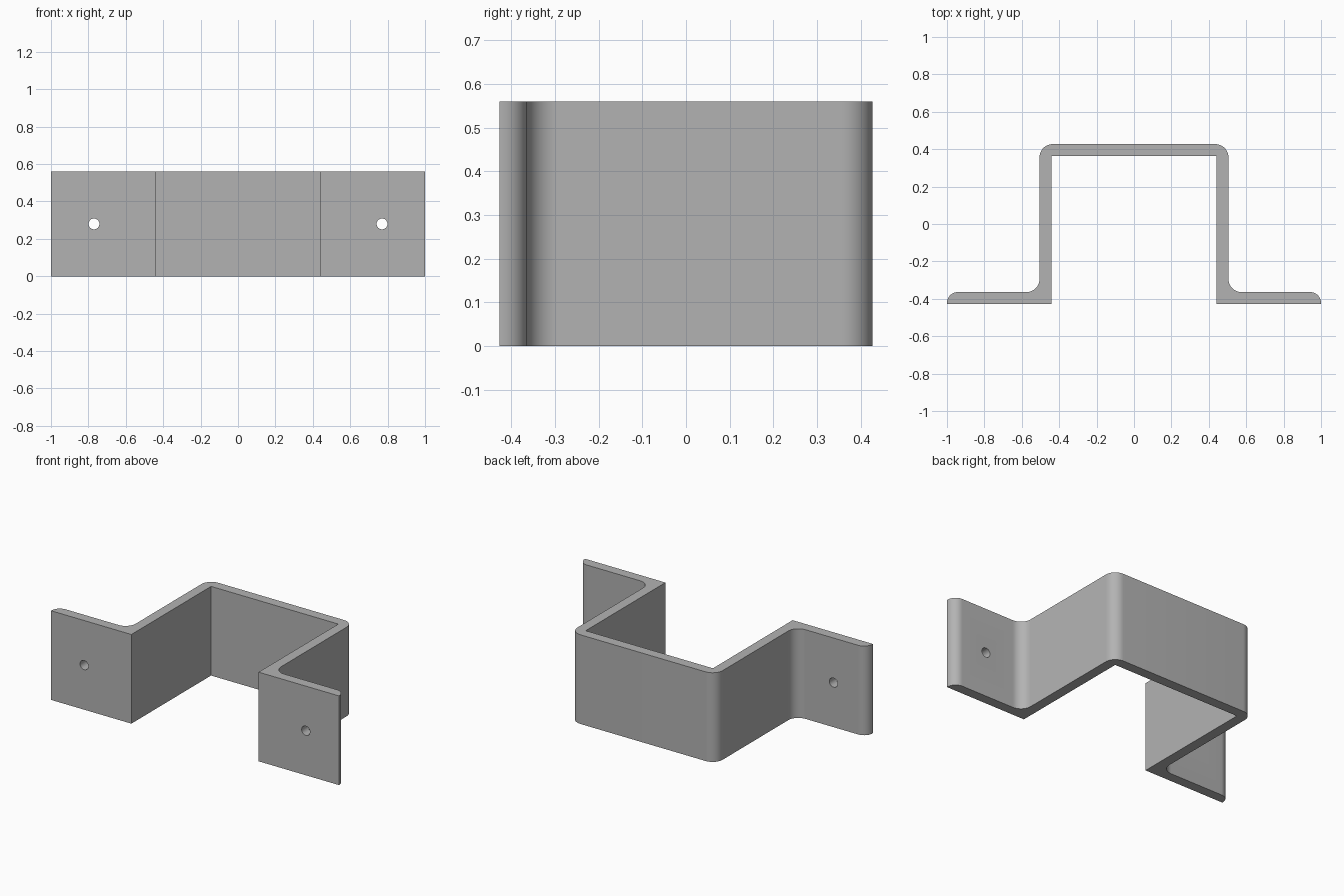
import bpy
import bmesh
from math import pi, cos, sin, radians
from mathutils import Vector

cube = bpy.data.objects.get("Cube")
if cube:
    bpy.data.objects.remove(cube, do_unlink=True)

HEIGHT = 0.56
FRONT, BACK = -0.427, 0.427
THICK = 0.063
INNER, OUTER = 0.442, 0.505
BEND = 0.07
TIP = 0.058
HOLE_X, HOLE_R = 0.77, 0.029
STEPS = 12

grey = bpy.data.materials.new("plain grey")
grey.use_nodes = True
colour = (0.45, 0.45, 0.45, 1)
grey.diffuse_color = colour
grey.node_tree.nodes["Principled BSDF"].inputs["Base Color"].default_value = colour


def arc(cx, cy, radius, start, end):
    """Points of a rounded corner, angles in degrees."""
    angles = [radians(start + (end - start) * i / STEPS) for i in range(STEPS + 1)]
    return [(cx + radius * cos(a), cy + radius * sin(a)) for a in angles]


# Half of the bent strip outline, from the inner back corner round to the outer back bend
ledge = FRONT + THICK
half = [(INNER, BACK - THICK), (INNER, FRONT), (1, FRONT)]
half += arc(1 - TIP, ledge - TIP, TIP, 0, 90)
half += arc(OUTER + BEND, ledge + BEND, BEND, 270, 180)
half += arc(OUTER - BEND, BACK - BEND, BEND, 0, 90)
outline = half + [(-x, y) for x, y in reversed(half)]

# Bracket body: the mirrored outline extruded upward
bm = bmesh.new()
base = bm.faces.new([bm.verts.new((x, y, 0)) for x, y in outline])
extruded = bmesh.ops.extrude_face_region(bm, geom=[base])
top = [v for v in extruded["geom"] if isinstance(v, bmesh.types.BMVert)]
bmesh.ops.translate(bm, verts=top, vec=Vector((0, 0, HEIGHT)))
bmesh.ops.recalc_face_normals(bm, faces=bm.faces[:])
mesh = bpy.data.meshes.new("bracket")
bm.to_mesh(mesh)
bm.free()
mesh.materials.append(grey)
bracket = bpy.data.objects.new("bracket", mesh)
bpy.context.collection.objects.link(bracket)
bpy.context.view_layer.objects.active = bracket

# Screw holes through the two flanges
for side in (-1, 1):
    bpy.ops.mesh.primitive_cylinder_add(
        vertices=32, radius=HOLE_R, depth=THICK * 3,
        location=(side * HOLE_X, FRONT + THICK / 2, HEIGHT / 2), rotation=(pi / 2, 0, 0))
    cutter = bpy.context.object
    cutter.name = "hole_cutter"
    cutter.hide_render = True
    cutter.data.materials.append(grey)
    cut = bracket.modifiers.new("screw_hole", "BOOLEAN")
    cut.operation = "DIFFERENCE"
    cut.solver = "EXACT"
    cut.object = cutter
    bpy.context.view_layer.objects.active = bracket
    bpy.ops.object.modifier_apply(modifier=cut.name)
    bpy.data.objects.remove(cutter, do_unlink=True)

# Smooth bends with crisp edges
bpy.ops.object.select_all(action="DESELECT")
bracket.select_set(True)
bpy.context.view_layer.objects.active = bracket
bpy.ops.object.shade_smooth_by_angle(angle=radians(30))
